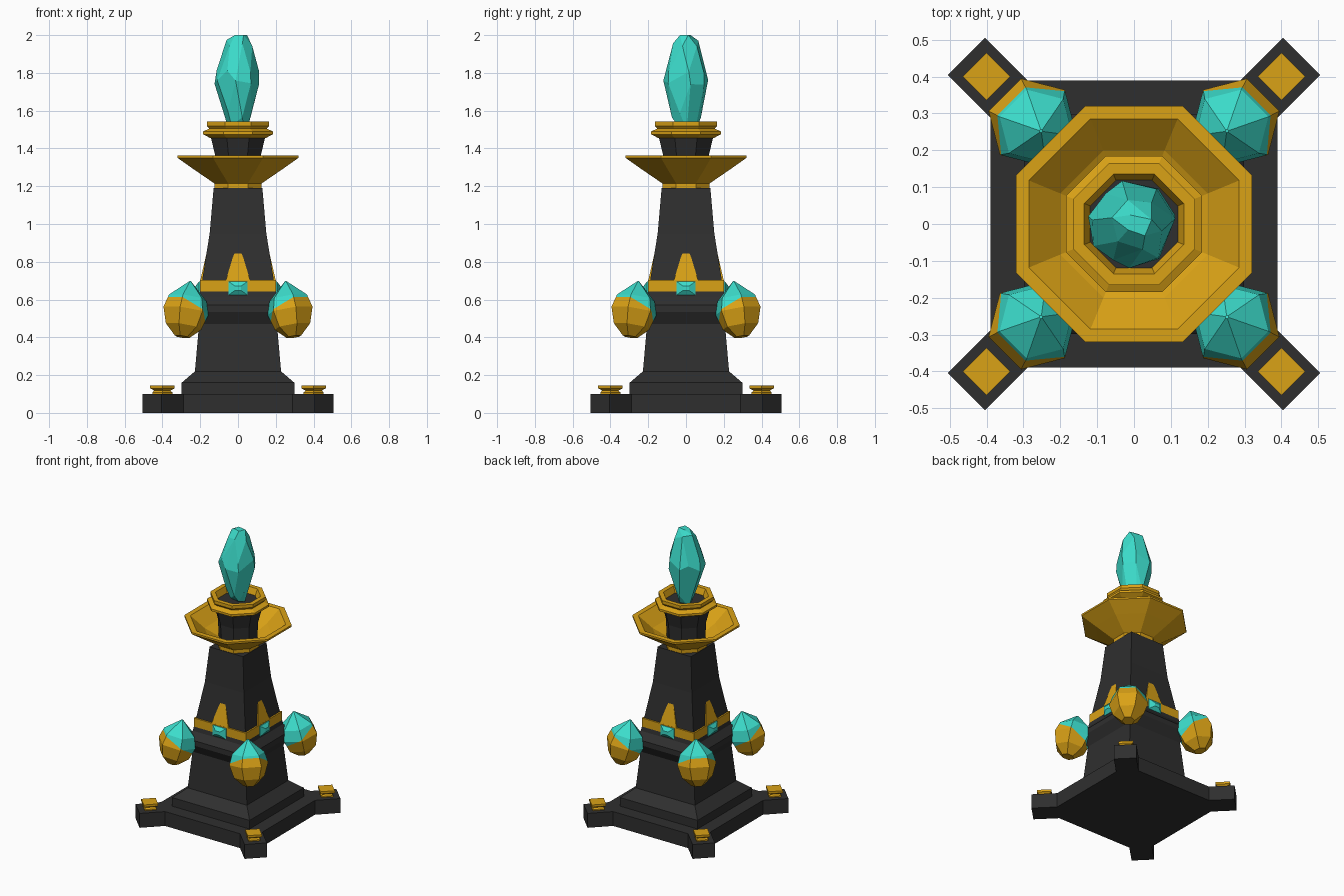
import bpy, bmesh, math, random
from mathutils import Vector, Matrix

if "Cube" in bpy.data.objects:
    bpy.data.objects.remove(bpy.data.objects["Cube"])

random.seed(4)


def material(name, rgb):
    m = bpy.data.materials.new(name)
    m.diffuse_color = (*rgb, 1)
    m.use_nodes = True
    m.node_tree.nodes["Principled BSDF"].inputs["Base Color"].default_value = m.diffuse_color
    return m


STONE = material("black stone", (0.028, 0.028, 0.028))
GOLD = material("gold", (0.70, 0.36, 0.008))
CYAN = material("cyan crystal", (0.045, 0.72, 0.60))


def finish(bm, name, *mats):
    bmesh.ops.recalc_face_normals(bm, faces=bm.faces)
    me = bpy.data.meshes.new(name)
    bm.to_mesh(me)
    bm.free()
    for m in mats:
        me.materials.append(m)
    ob = bpy.data.objects.new(name, me)
    bpy.context.collection.objects.link(ob)
    return ob


def lathe(profile, sides, closed=False):
    """Stack of polygon rings; profile holds (half width across flats, z)."""
    bm = bmesh.new()
    rings = []
    for r, z in profile:
        r = r / math.cos(math.pi / sides)
        rings.append([bm.verts.new((r * math.cos((k + .5) * math.tau / sides),
                                    r * math.sin((k + .5) * math.tau / sides), z))
                      for k in range(sides)])
    pairs = list(zip(rings, rings[1:]))
    if closed:
        pairs.append((rings[-1], rings[0]))
    else:
        bm.faces.new(rings[0])
        bm.faces.new(rings[-1])
    for a, b in pairs:
        for k in range(sides):
            j = (k + 1) % sides
            bm.faces.new((a[k], a[j], b[j], b[k]))
    return bm


def place(bm, matrix):
    bmesh.ops.transform(bm, matrix=matrix, verts=bm.verts)
    return bm


def turn(deg):
    return Matrix.Rotation(math.radians(deg), 4, 'Z')


# Base slab with two diagonal bars forming the corner feet
finish(lathe([(.39, 0), (.39, .1)], 4), "base_slab", STONE)
for i, a in enumerate((45, 135)):
    bm = bmesh.new()
    bmesh.ops.create_cube(bm, size=1)
    place(bm, turn(a) @ Matrix.Translation((0, 0, .05)) @ Matrix.Diagonal((1.287, .143, .1, 1)))
    finish(bm, f"foot_bar_{i}", STONE)

# Square tapered column with plinth and flared collar
finish(lathe([(.298, .1), (.298, .16), (.228, .22), (.206, .47), (.243, .535),
              (.243, .57), (.205, .615), (.19, .70), (.15, .95), (.129, 1.19)], 4),
       "column", STONE)

# Gold belt around the column
finish(lathe([(.2, .618), (.2, .703), (.18, .703), (.18, .618)], 4, closed=True),
       "gold_belt", GOLD)

for i in range(4):
    # Pointed plate above the belt, leaning with the column
    bm = bmesh.new()
    outline = [(-.065, .70), (.065, .70), (.027, .825), (.016, .85), (-.016, .85), (-.027, .825)]
    face = bm.faces.new([bm.verts.new((x, -.2 + (z - .70) * .23, z)) for x, z in outline])
    ext = bmesh.ops.extrude_face_region(bm, geom=[face])
    bmesh.ops.translate(bm, vec=(0, .035, 0),
                        verts=[g for g in ext["geom"] if isinstance(g, bmesh.types.BMVert)])
    finish(place(bm, turn(90 * i)), f"belt_point_{i}", GOLD)

    # Small faceted gem on the belt
    bm = lathe([(.036, 0), (.036, .008), (.012, .026)], 4)
    place(bm, turn(90 * i) @ Matrix.Translation((0, -.198, .66))
          @ Matrix.Diagonal((1.4, 1, 1, 1)) @ Matrix.Rotation(math.pi / 2, 4, 'X'))
    finish(bm, f"belt_gem_{i}", CYAN)

    # Corner gem: faceted egg, gold cup on the outer lower half, crystal above
    bm = lathe([(.035, -.15), (.085, -.095), (.108, -.01), (.09, .06), (.004, .15)], 6)
    place(bm, Matrix.Rotation(math.radians(-12), 4, 'Y'))
    n = Vector((-math.sin(math.radians(38)), 0, math.cos(math.radians(38))))
    bmesh.ops.bisect_plane(bm, geom=bm.verts[:] + bm.edges[:] + bm.faces[:],
                           plane_co=(0, 0, 0), plane_no=n)
    for f in bm.faces:
        f.material_index = 1 if f.calc_center_median().dot(n) > 0 else 0
    place(bm, turn(45 + 90 * i) @ Matrix.Translation((.388, 0, .55)))
    finish(bm, f"corner_gem_{i}", GOLD, CYAN)

    # Gold stud on each foot
    bm = lathe([(.038, .1), (.038, .108), (.03, .118), (.046, .13), (.046, .145)], 4)
    place(bm, turn(45 + 90 * i) @ Matrix.Translation((.566, 0, 0)))
    finish(bm, f"foot_stud_{i}", GOLD)

# Octagonal gold bowl
finish(lathe([(.125, 1.185), (.125, 1.215), (.14, 1.225), (.235, 1.29), (.32, 1.35), (.32, 1.362),
              (.285, 1.362), (.2, 1.285), (.12, 1.24)], 8), "bowl", GOLD)

# Black neck and gold top collar with a hollow seat
finish(lathe([(.115, 1.23), (.12, 1.36), (.145, 1.465)], 8), "neck", STONE)
finish(lathe([(.147, 1.455), (.185, 1.475), (.185, 1.49), (.152, 1.505), (.165, 1.52),
              (.165, 1.542), (.135, 1.542), (.115, 1.49)], 8, closed=True), "top_collar", GOLD)
finish(lathe([(.12, 1.46), (.12, 1.50)], 8), "crystal_seat", STONE)

# Large irregular crystal: jittered rings wrapped in a convex hull
bm = bmesh.new()
for r, z, dx, count in ((.05, 1.5, 0, 5), (.078, 1.58, 0, 6), (.12, 1.74, -.006, 7),
                        (.113, 1.81, 0, 6), (.07, 1.95, .008, 6), (.035, 2.0, .015, 4)):
    start = random.random() * math.tau
    jz = 0 if z == 2 else .025
    for k in range(count):
        a = start + (k + random.uniform(-.2, .2)) * math.tau / count
        bm.verts.new((dx + r * math.cos(a), r * math.sin(a), z + random.uniform(-jz, jz)))
hull = bmesh.ops.convex_hull(bm, input=bm.verts)
bmesh.ops.delete(bm, geom=[v for v in bm.verts if not v.link_faces], context='VERTS')
bmesh.ops.dissolve_limit(bm, angle_limit=math.radians(12), verts=bm.verts, edges=bm.edges)
finish(bm, "main_crystal", CYAN)
